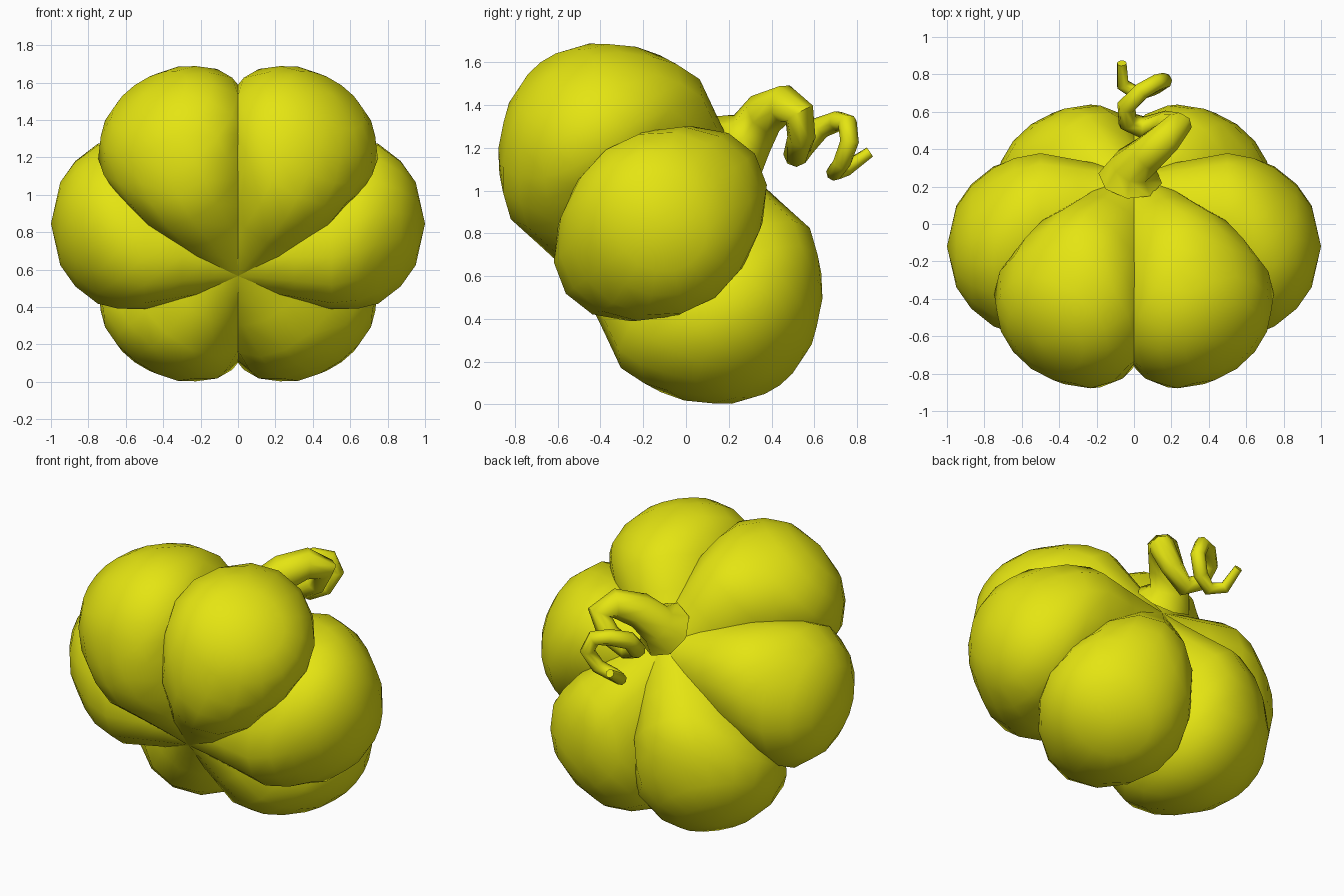
import bpy
import bmesh
import math
from mathutils import Matrix, Vector

if "Cube" in bpy.data.objects:
    bpy.data.objects.remove(bpy.data.objects["Cube"])

skin = bpy.data.materials.new("yellow_skin")
skin.diffuse_color = (0.78, 0.78, 0.006, 1)
skin.use_nodes = True
skin.node_tree.nodes["Principled BSDF"].inputs["Base Color"].default_value = skin.diffuse_color

# The squash lies tipped back: its axis points to the rear and upward
CENTRE = Vector((0, -0.12, 0.845))
TILT = Matrix.Translation(CENTRE) @ Matrix.Rotation(math.radians(-53.5), 4, 'X')

# Lobe cross-sections: distance from the axis, half height, half width
STATIONS = [(0.0, 0.47, 0.28), (0.15, 0.49, 0.315), (0.3, 0.515, 0.35),
            (0.5, 0.55, 0.395), (0.64, 0.505, 0.425), (0.75, 0.435, 0.43),
            (0.87, 0.33, 0.345), (0.95, 0.21, 0.235)]
SIDES = 16


def finish(obj, name, angle):
    obj.name = name
    obj.data.name = name
    obj.data.materials.clear()
    obj.data.materials.append(skin)
    bpy.ops.object.select_all(action='DESELECT')
    obj.select_set(True)
    bpy.context.view_layer.objects.active = obj
    bpy.ops.object.shade_smooth_by_angle(angle=math.radians(angle))


def add_lobe(index):
    bm = bmesh.new()
    rings = []
    for r, height, width in STATIONS:
        angles = [2 * math.pi * k / SIDES for k in range(SIDES)]
        rings.append([bm.verts.new((r, width * math.sin(a), height * math.cos(a)))
                      for a in angles])
    inner = bm.verts.new((-0.05, 0, 0))
    tip = bm.verts.new((1.0, 0, 0))
    for k in range(SIDES):
        n = (k + 1) % SIDES
        for a, b in zip(rings, rings[1:]):
            bm.faces.new((a[k], a[n], b[n], b[k]))
        bm.faces.new((inner, rings[0][n], rings[0][k]))
        bm.faces.new((tip, rings[-1][k], rings[-1][n]))
    bmesh.ops.recalc_face_normals(bm, faces=bm.faces)
    bm.transform(TILT @ Matrix.Rotation(index * math.pi / 3, 4, 'Z'))
    mesh = bpy.data.meshes.new("lobe")
    bm.to_mesh(mesh)
    bm.free()
    obj = bpy.data.objects.new("lobe", mesh)
    bpy.context.collection.objects.link(obj)
    finish(obj, f"lobe_{index + 1}", 60)


# Six plump lobes around the tilted axis
for i in range(6):
    add_lobe(i)

# Curly stem: x, y, z, radius along the corkscrew
path = [
    (-0.02, 0.245, 1.215, 0.172), (-0.01, 0.31, 1.27, 0.12),
    (0.07, 0.37, 1.36, 0.105), (0.17, 0.46, 1.405, 0.092),
    (0.235, 0.53, 1.36, 0.075), (0.17, 0.54, 1.25, 0.066),
    (0.05, 0.515, 1.17, 0.06), (-0.035, 0.55, 1.21, 0.055),
    (-0.04, 0.63, 1.295, 0.052), (0.04, 0.71, 1.325, 0.048),
    (0.12, 0.755, 1.315, 0.046), (0.16, 0.765, 1.23, 0.044),
    (0.11, 0.73, 1.13, 0.042), (0.02, 0.695, 1.085, 0.04),
    (-0.06, 0.745, 1.10, 0.036), (-0.065, 0.86, 1.18, 0.026),
]
curve = bpy.data.curves.new("stem", 'CURVE')
curve.dimensions = '3D'
curve.bevel_depth = 1.0
curve.bevel_resolution = 2
curve.use_fill_caps = True
spline = curve.splines.new('POLY')
spline.points.add(len(path) - 1)
for point, (x, y, z, r) in zip(spline.points, path):
    point.co = (x, y, z, 1)
    point.radius = r
stem = bpy.data.objects.new("stem", curve)
bpy.context.collection.objects.link(stem)
bpy.ops.object.select_all(action='DESELECT')
stem.select_set(True)
bpy.context.view_layer.objects.active = stem
bpy.ops.object.convert(target='MESH')
finish(bpy.context.object, "stem", 60)
